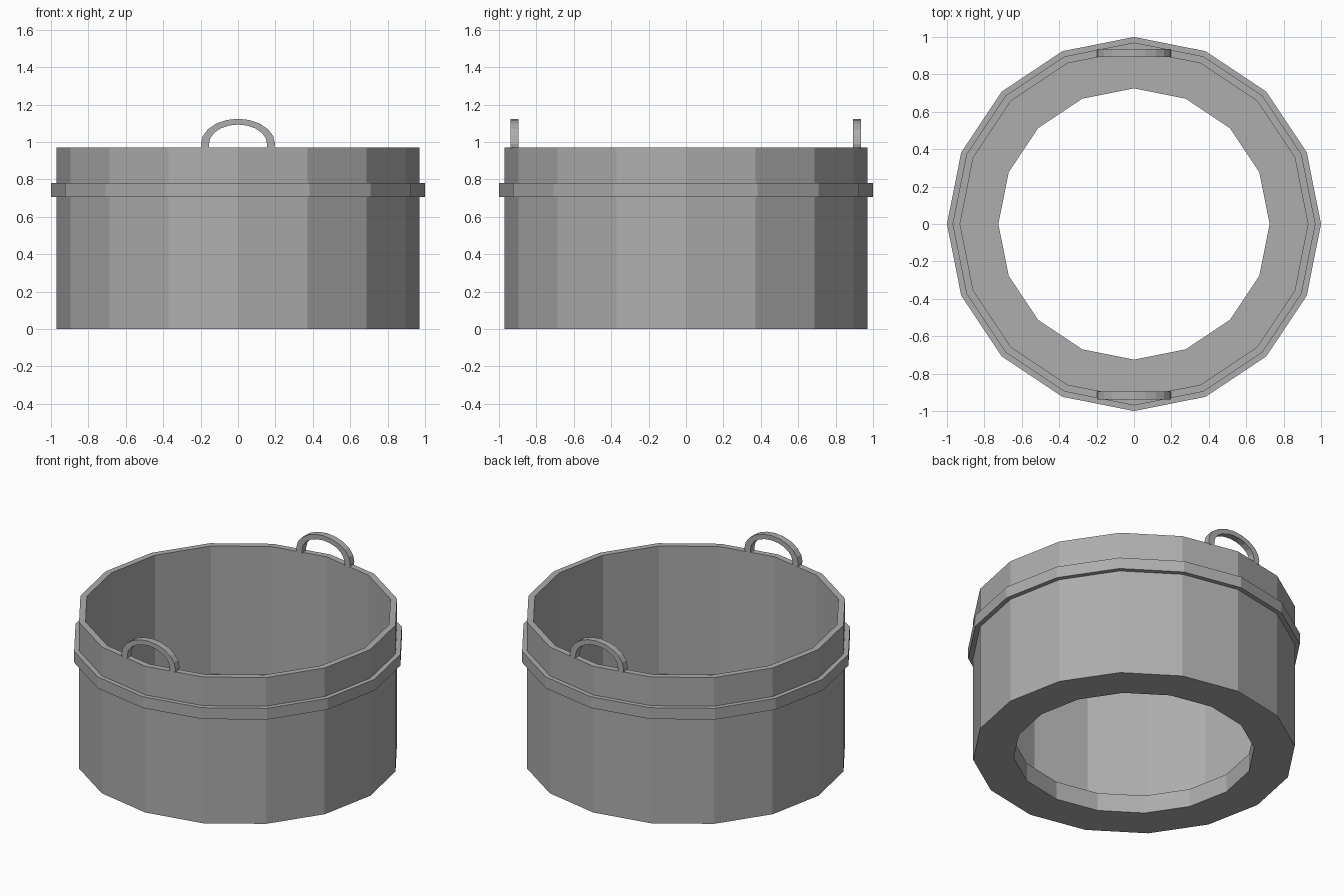
import bpy, math

if "Cube" in bpy.data.objects:
    bpy.data.objects.remove(bpy.data.objects["Cube"])

SIDES = 16

# Mid-grey finish shared by all parts
grey = bpy.data.materials.new("mid_grey")
grey.diffuse_color = (0.42, 0.42, 0.42, 1)
grey.use_nodes = True
grey.node_tree.nodes["Principled BSDF"].inputs["Base Color"].default_value = grey.diffuse_color

def make(name, verts, faces):
    mesh = bpy.data.meshes.new(name)
    mesh.from_pydata(verts, [], faces)
    mesh.update()
    mesh.materials.append(grey)
    ob = bpy.data.objects.new(name, mesh)
    bpy.context.collection.objects.link(ob)
    return ob

def ring(name, profile):
    """Revolve a closed (radius, z) profile, counter-clockwise, around z."""
    n = len(profile)
    verts, faces = [], []
    for i in range(SIDES):
        a = 2 * math.pi * i / SIDES
        verts += [(r * math.cos(a), r * math.sin(a), z) for r, z in profile]
        k = (i + 1) % SIDES
        for j in range(n):
            m = (j + 1) % n
            faces.append((i * n + j, k * n + j, k * n + m, i * n + m))
    return make(name, verts, faces)

def handle(name, y0, y1):
    """Flat-sided elliptical arch standing on the rim."""
    steps, zc = 10, 0.99
    path = [((0.193, 0.965), (0.155, 0.965))]
    for i in range(steps + 1):
        a = math.pi * i / steps
        c, s = math.cos(a), math.sin(a)
        path.append(((0.198 * c, zc + 0.134 * s), (0.155 * c, zc + 0.103 * s)))
    path.append(((-0.193, 0.965), (-0.155, 0.965)))
    verts, faces = [], []
    for (ox, oz), (ix, iz) in path:
        verts += [(ox, y0, oz), (ox, y1, oz), (ix, y1, iz), (ix, y0, iz)]
    for i in range(len(path) - 1):
        for j in range(4):
            k = (j + 1) % 4
            faces.append((i * 4 + j, i * 4 + k, i * 4 + 4 + k, i * 4 + 4 + j))
    e = len(verts) - 4
    faces += [(3, 2, 1, 0), (e, e + 1, e + 2, e + 3)]
    return make(name, verts, faces)

# Bucket wall with a thick open floor ring
ring("tub_wall", [(0.725, 0), (0.97, 0), (0.97, 0.97), (0.93, 0.97),
                  (0.93, 0.12), (0.725, 0.12)])

# Raised band around the outside
ring("outer_band", [(0.965, 0.705), (1.0, 0.705), (1.0, 0.78), (0.965, 0.78)])

# Front and back handles
handle("front_handle", -0.938, -0.895)
handle("back_handle", 0.893, 0.936)
